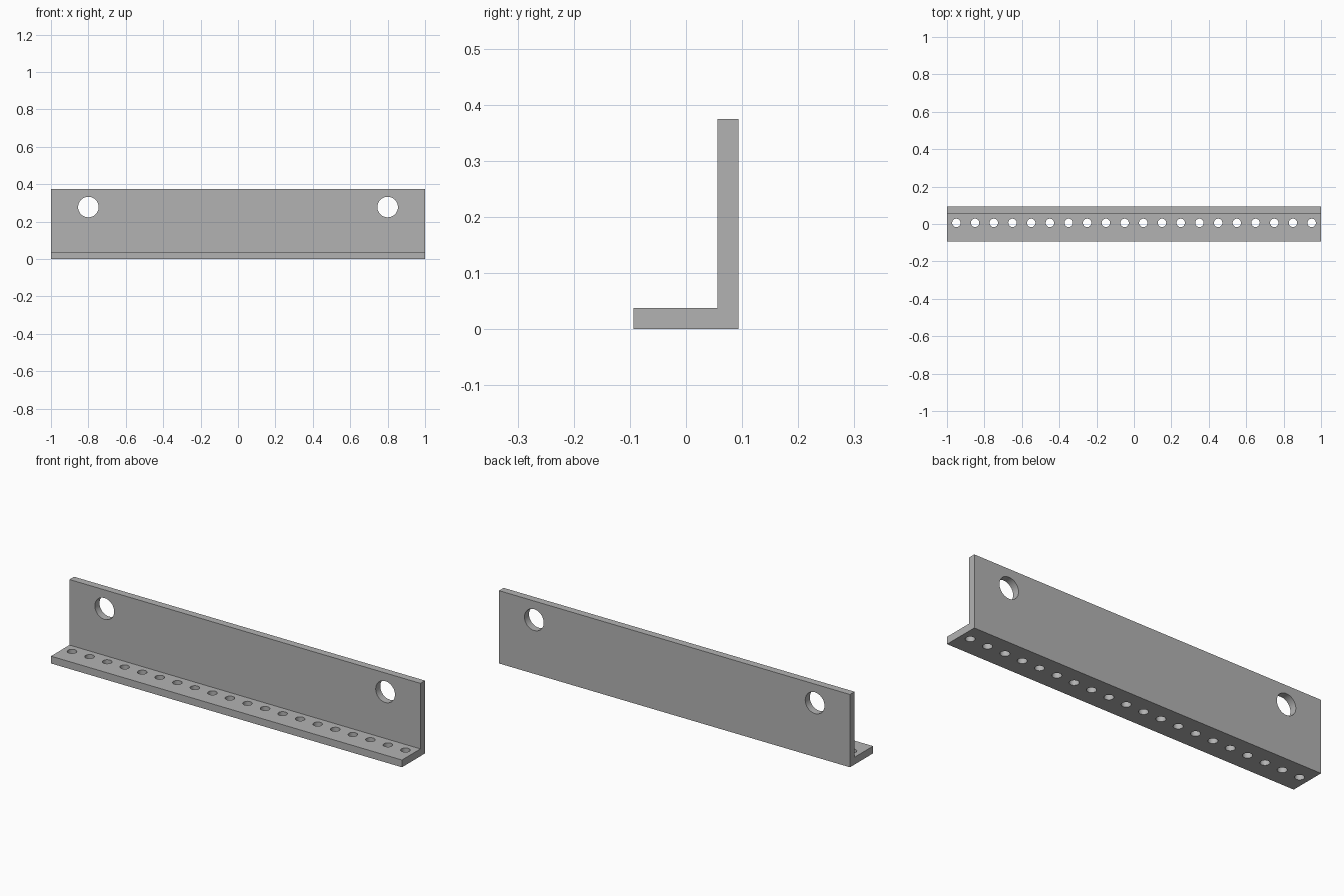
import bpy
import bmesh
import math
from mathutils import Matrix, Vector

cube = bpy.data.objects.get("Cube")
if cube:
    bpy.data.objects.remove(cube, do_unlink=True)

LENGTH, DEPTH, HEIGHT, THICK = 2.0, 0.1875, 0.375, 0.0375
BACK = DEPTH / 2
INNER = BACK - THICK

grey = bpy.data.materials.new("steel_grey")
grey.use_nodes = True
colour = (0.45, 0.45, 0.45, 1)
grey.diffuse_color = colour
grey.node_tree.nodes["Principled BSDF"].inputs["Base Color"].default_value = colour


def make_object(name, bm):
    bmesh.ops.recalc_face_normals(bm, faces=bm.faces)
    mesh = bpy.data.meshes.new(name)
    bm.to_mesh(mesh)
    bm.free()
    mesh.materials.append(grey)
    obj = bpy.data.objects.new(name, mesh)
    bpy.context.collection.objects.link(obj)
    return obj


# L-shaped section extruded along the length
profile = [(-BACK, 0), (BACK, 0), (BACK, HEIGHT),
           (INNER, HEIGHT), (INNER, THICK), (-BACK, THICK)]
bm = bmesh.new()
end = bm.faces.new([bm.verts.new((-LENGTH / 2, y, z)) for y, z in profile])
swept = bmesh.ops.extrude_face_region(bm, geom=[end])["geom"]
bmesh.ops.translate(bm, vec=Vector((LENGTH, 0, 0)),
                    verts=[v for v in swept if isinstance(v, bmesh.types.BMVert)])
bracket = make_object("angle_bracket", bm)

# Drills for all holes
bm = bmesh.new()


def add_drill(centre, radius, tilt=0):
    bmesh.ops.create_cone(
        bm, cap_ends=True, segments=32, radius1=radius, radius2=radius,
        depth=THICK * 3,
        matrix=Matrix.Translation(centre) @ Matrix.Rotation(tilt, 4, "X"))


# Row of small holes through the shelf
for i in range(20):
    add_drill((-0.95 + i * 0.1, 0.006, THICK / 2), 0.0225)
# Two mounting holes through the upright plate
for side in (-1, 1):
    add_drill((side * 0.8, BACK - THICK / 2, 0.278), 0.055, math.pi / 2)
drills = make_object("hole_cutter", bm)
drills.hide_render = True

cut = bracket.modifiers.new("holes", "BOOLEAN")
cut.operation = "DIFFERENCE"
cut.solver = "EXACT"
cut.object = drills

# Apply the cut and remove the cutter
bpy.ops.object.select_all(action="DESELECT")
bracket.select_set(True)
bpy.context.view_layer.objects.active = bracket
bpy.ops.object.modifier_apply(modifier=cut.name)
bpy.data.objects.remove(drills, do_unlink=True)
bpy.ops.object.shade_smooth_by_angle(angle=math.radians(30))
